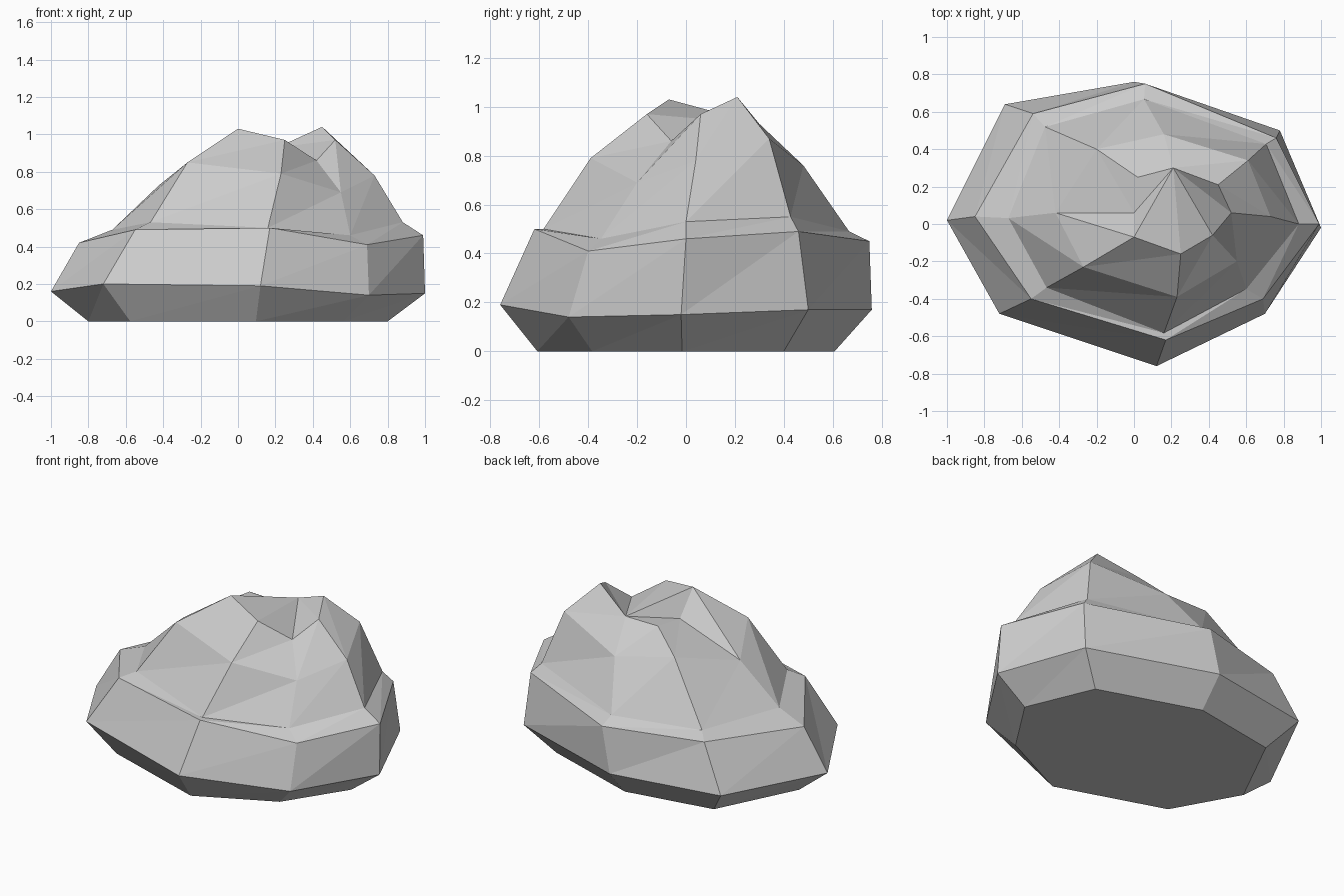
import bpy
import bmesh
from mathutils import Vector

default_cube = bpy.data.objects.get("Cube")
if default_cube:
    bpy.data.objects.remove(default_cube, do_unlink=True)


def make_stone_material(name, level):
    material = bpy.data.materials.new(name)
    material.use_nodes = True
    colour = (level, level, level, 1)
    material.diffuse_color = colour
    shader = material.node_tree.nodes["Principled BSDF"]
    shader.inputs["Base Color"].default_value = colour
    shader.inputs["Roughness"].default_value = 0.9
    return material


def shrink(ring, factors, heights):
    """Inset copy of a ring, one factor and one height per corner."""
    return [(x * f, y * f, z) for (x, y, _), f, z in zip(ring, factors, heights)]


def bridge_rings(bm, lower, upper):
    """Facet the band between two rings, splitting each quad the same way."""
    count = len(lower)
    for i in range(count):
        j = (i + 1) % count
        bm.faces.new((lower[i], lower[j], upper[j]))
        bm.faces.new((lower[i], upper[j], upper[i]))


# Eight-sided outlines, from the -x corner round past the front
waist = [(-1, .02, .16), (-.72, -.48, .2), (.12, -.76, .19), (.7, -.48, .14),
         (1, -.02, .15), (.78, .5, .17), (0, .76, .17), (-.69, .64, .17)]
shoulder = [(-.85, .04, .42), (-.55, -.4, .49), (.17, -.62, .5), (.69, -.4, .41),
            (.99, 0, .46), (.76, .46, .49), (.06, .75, .45), (-.54, .59, .45)]
crown = [(-.42, .06, .73), (-.27, -.23, .85), (.23, -.39, .79), (.55, -.2, .69),
         (.73, .04, .78), (.61, .34, .87), (.16, .48, .76), (-.2, .4, .82)]
summit = [(0, .06, .88), (0, -.07, 1.03), (.25, -.16, .97), (.42, -.06, .86),
          (.52, .06, .97), (.45, .21, 1.04), (.21, .3, .93), (.02, .25, .9)]

# Undercut foot and narrow ledge follow the outlines above
foot = shrink(waist, [.8] * len(waist), [0] * len(waist))
ledge = shrink(shoulder, (.79, .85, .94, .87, .89, .93, .89, .88),
               (.49, .53, .5, .46, .53, .55, .49, .48))

# Stack the outlines into one faceted boulder
bm = bmesh.new()
rings = [[bm.verts.new(Vector(point)) for point in outline]
         for outline in (foot, waist, shoulder, ledge, crown, summit)]
for lower, upper in zip(rings, rings[1:]):
    bridge_rings(bm, lower, upper)

# Flat underside
bm.faces.new(list(reversed(rings[0])))

# Split summit: fan from the bottom of the cleft behind the twin peaks
top = rings[-1]
cleft = top[-2]
fan = [top[-1]] + top[:-2]
for first, second in zip(fan, fan[1:]):
    bm.faces.new((cleft, first, second))

bmesh.ops.recalc_face_normals(bm, faces=bm.faces)
mesh = bpy.data.meshes.new("boulder")
bm.to_mesh(mesh)
bm.free()

mesh.materials.append(make_stone_material("pale grey stone", .6))
boulder = bpy.data.objects.new("boulder", mesh)
bpy.context.collection.objects.link(boulder)
